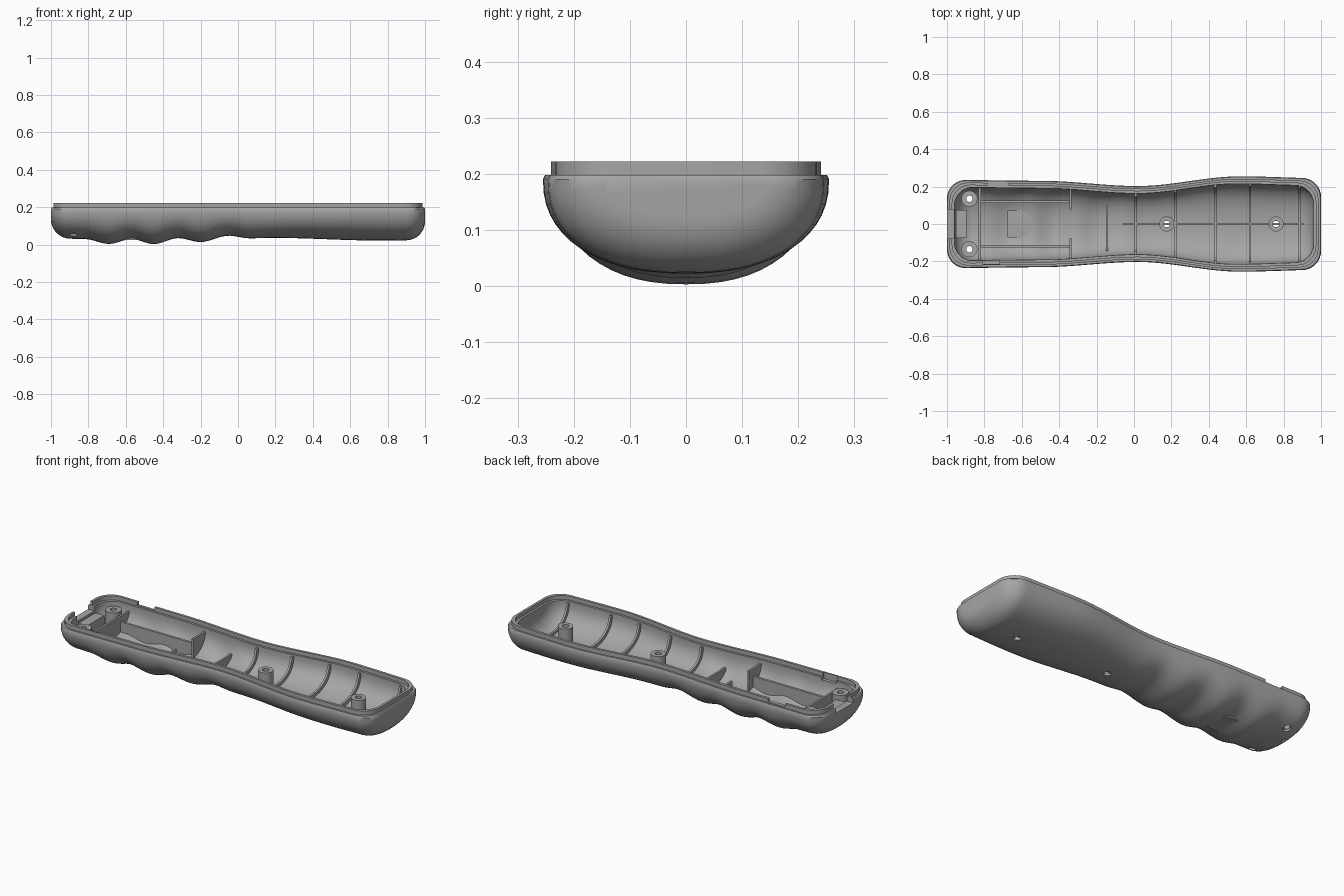
import bpy, bmesh, math

if "Cube" in bpy.data.objects:
    bpy.data.objects.remove(bpy.data.objects["Cube"])

grey = bpy.data.materials.new("plastic_grey")
grey.diffuse_color = (0.38, 0.38, 0.38, 1)
grey.use_nodes = True
grey.node_tree.nodes["Principled BSDF"].inputs["Base Color"].default_value = grey.diffuse_color

TOP, N = 0.19, 2.3
WIDTH = [(-1, .236), (-.5, .231), (.02, .203), (.57, .255), (1, .245)]
BASE = [(-1, .035), (-.82, .03), (-.69, .004), (-.57, .03), (-.45, .003), (-.32, .035),
        (-.2, .014), (-.05, .048), (.06, .034), (.2, .036), (.75, .022), (1, .024)]


def ease(knots, x):
    for (a, p), (b, q) in zip(knots, knots[1:]):
        if x <= b:
            t = max(0, (x - a) / (b - a))
            return p + (q - p) * t * t * (3 - 2 * t)
    return knots[-1][1]


def end_round(x, r=.1):
    e = max(0, min(r, abs(x) - (1 - r)))
    return r - math.sqrt(max(0, r * r - e * e))


def width(x):
    return ease(WIDTH, x) - end_round(x)


def base(x):
    return ease(BASE, x) + end_round(x)


def surf(x, y, inset=0, lift=0):
    """Height of the outer skin, or of a skin moved inwards."""
    u = min(1, abs(y) / (width(x) - inset))
    return TOP - (TOP - base(x) - lift) * (1 - u ** N) ** (1 / N)


def finish(bm, name, angle=35):
    bmesh.ops.recalc_face_normals(bm, faces=bm.faces[:])
    me = bpy.data.meshes.new(name)
    bm.to_mesh(me)
    bm.free()
    ob = bpy.data.objects.new(name, me)
    bpy.context.collection.objects.link(ob)
    me.materials.append(grey)
    smooth(ob, angle)
    return ob


def smooth(ob, angle=35):
    bpy.ops.object.select_all(action='DESELECT')
    ob.select_set(True)
    bpy.context.view_layer.objects.active = ob
    bpy.ops.object.shade_smooth_by_angle(angle=math.radians(angle))


# Stations along the length, packed closely at the rounded ends
arc = [.9 + .1 * math.sin(math.pi / 2 * i / 9) for i in range(10)]
XS = [-x for x in reversed(arc)] + [-.9 + 1.8 * i / 84 for i in range(1, 84)] + arc
K = 28


def skin(bm, inset, lift):
    """Boat-shaped skin; returns its open upper edge as a loop."""
    rows = []
    for x in XS:
        w, d, row = width(x) - inset, TOP - base(x) - lift, []
        for k in range(K + 1):
            a = math.pi * k / K
            c, s = math.cos(a), max(0, math.sin(a))
            y = math.copysign(abs(c) ** (2 / N), c) * w
            z = TOP - d * (s ** (2 / N) if 0 < k < K else 0)
            row.append(bm.verts.new((x * (1 - inset), y, z)))
        rows.append(row)
    for r, q in zip(rows, rows[1:]):
        for k in range(K):
            bm.faces.new((r[k], r[k + 1], q[k + 1], q[k]))
    bm.faces.new(rows[0])
    bm.faces.new(rows[-1])
    return [r[0] for r in rows] + [r[-1] for r in reversed(rows)]


def outline(bm, inset, z):
    side = [(x * (1 - inset), width(x) - inset) for x in XS]
    return [bm.verts.new((x, y, z)) for x, y in side] + \
           [bm.verts.new((x, -y, z)) for x, y in reversed(side)]


# Shell: outer skin, stepped rim with raised lip, inner skin
bm = bmesh.new()
loops = [skin(bm, 0, 0)]
for inset, z in [(.004, .198), (.014, .198), (.014, .222), (.028, .222), (.028, .2), (.04, .2)]:
    loops.append(outline(bm, inset, z))
loops.append(skin(bm, .04, .03))
for a, b in zip(loops, loops[1:]):
    for i in range(len(a)):
        j = (i + 1) % len(a)
        bm.faces.new((a[i], a[j], b[j], b[i]))
shell = finish(bm, "shell")


# Cutters: screw holes, indicator holes, cable notch and lip gaps
def add_box(bm, x0, x1, y0, y1, z0, z1):
    vs = bmesh.ops.create_cube(bm, size=1)['verts']
    for v in vs:
        v.co = ((x0 + x1) / 2 + v.co.x * (x1 - x0), (y0 + y1) / 2 + v.co.y * (y1 - y0),
                (z0 + z1) / 2 + v.co.z * (z1 - z0))


def add_cylinder(bm, x, y, r, z0, z1):
    vs = bmesh.ops.create_cone(bm, cap_ends=True, segments=24, radius1=r, radius2=r,
                               depth=z1 - z0)['verts']
    bmesh.ops.translate(bm, verts=vs, vec=(x, y, (z0 + z1) / 2))


BOSSES = [(.175, 0, .04, .17), (.76, 0, .04, .17), (-.88, .135, .043, .18), (-.88, -.135, .043, .18)]
bm = bmesh.new()
for x, y, r, top in BOSSES:
    add_cylinder(bm, x, y, .02, -.1, .16)
for y in (-.042, .042):
    add_cylinder(bm, -.935, y, .011, -.1, .16)
add_box(bm, -1.1, -.945, -.078, .078, .172, .3)
add_box(bm, -.78, -.67, .1, .4, .203, .3)
add_box(bm, -.81, -.72, -.213, -.1, .185, .3)
cutter = finish(bm, "cutter")
cutter.hide_render = True
mod = shell.modifiers.new("cuts", 'BOOLEAN')
mod.operation, mod.solver, mod.object = 'DIFFERENCE', 'EXACT', cutter
bpy.context.view_layer.update()
cut = bpy.data.meshes.new_from_object(shell.evaluated_get(bpy.context.evaluated_depsgraph_get()))
shell.modifiers.clear()
shell.data = cut
bpy.data.objects.remove(cutter)
smooth(shell)


# Screw bosses, hollow and standing on the floor
def boss(name, x, y, r, top, hole=.017, seg=28):
    bm = bmesh.new()
    rings = []
    for rad, up in [(r, 0), (r, 1), (hole, 1), (hole, 0)]:
        ring = []
        for i in range(seg):
            a = 2 * math.pi * i / seg
            px, py = x + rad * math.cos(a), y + rad * math.sin(a)
            ring.append(bm.verts.new((px, py, top if up else surf(px, py) + .012)))
        rings.append(ring)
    for a, b in zip(rings, rings[1:] + rings[:1]):
        for i in range(seg):
            j = (i + 1) % seg
            bm.faces.new((a[i], a[j], b[j], b[i]))
    finish(bm, name)


for i, (x, y, r, top) in enumerate(BOSSES):
    boss(f"screw_boss_{i + 1}", x, y, r, top)


# Upright plates whose lower edge follows the floor
def plate(name, p, q, top, thick=.012, n=40):
    bm = bmesh.new()
    dx, dy = q[0] - p[0], q[1] - p[1]
    length = math.hypot(dx, dy)
    nx, ny = -dy / length * thick / 2, dx / length * thick / 2
    rows = []
    for i in range(n + 1):
        x, y = p[0] + dx * i / n, p[1] + dy * i / n
        lo = surf(x, y) + .015
        hi = max(lo + .003, top(x, y) if callable(top) else top)
        rows.append([bm.verts.new((x + s * nx, y + s * ny, z))
                     for s, z in [(-1, lo), (1, lo), (1, hi), (-1, hi)]])
    for a, b in zip(rows, rows[1:]):
        for k in range(4):
            m = (k + 1) % 4
            bm.faces.new((a[k], a[m], b[m], b[k]))
    bm.faces.new(rows[0])
    bm.faces.new(rows[-1])
    finish(bm, name)


def rib_top(x, y):
    return surf(x, y, .058, .05)


for i, x in enumerate((.01, .22, .435, .62, .885)):
    w = width(x) - .03
    plate(f"cross_rib_{i + 1}", (x, -w), (x, w), rib_top)
plate("centre_rib", (-.06, 0), (.94, 0), rib_top, n=80)
plate("middle_wall", (-.145, -.145), (-.145, .145), .12)
plate("front_bay_wall", (-.825, -.2), (-.825, .2), .165)
for side, s in (("left", 1), ("right", -1)):
    plate(f"bay_side_wall_{side}", (-.825, s * .118), (-.34, s * .118), .135, .014)
    plate(f"bay_end_wall_{side}", (-.34, s * .075), (-.34, s * .198), .18)

# Square pad with a round ring on the bay floor
bm = bmesh.new()
add_box(bm, -.675, -.53, -.072, .072, .025, .056)
finish(bm, "bay_pad")
bm = bmesh.new()
add_cylinder(bm, -.602, 0, .064, .04, .064)
finish(bm, "bay_disc")

# Cable clamp block behind the notch
bm = bmesh.new()
add_box(bm, -.952, -.895, -.076, .076, .075, .165)
finish(bm, "cable_block")
